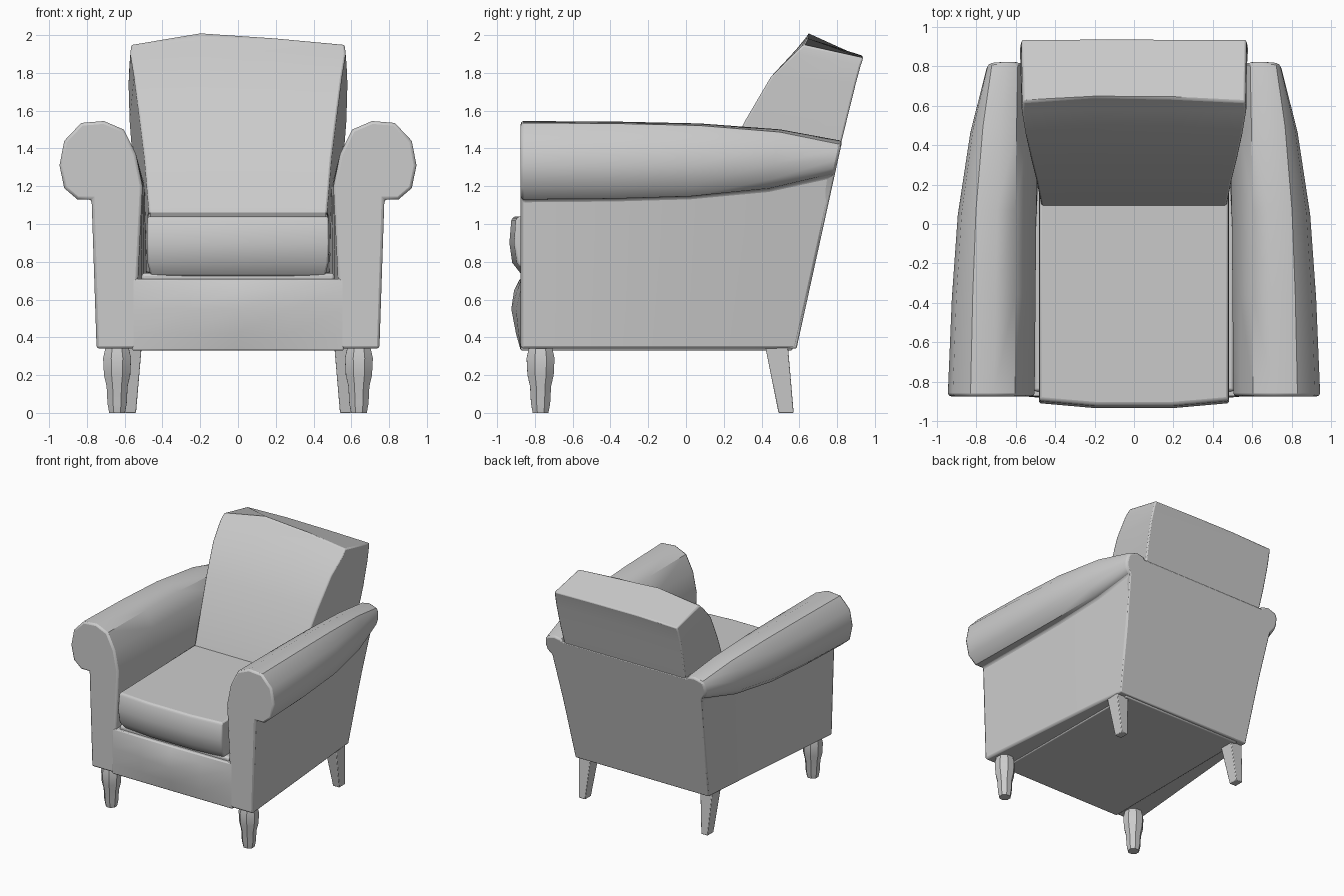
import bpy, bmesh, math

cube = bpy.data.objects.get("Cube")
if cube:
    bpy.data.objects.remove(cube, do_unlink=True)

grey = bpy.data.materials.new("light grey upholstery")
grey.use_nodes = True
COLOUR = (0.6, 0.6, 0.6, 1)
grey.diffuse_color = COLOUR
grey.node_tree.nodes["Principled BSDF"].inputs["Base Color"].default_value = COLOUR


def loft(name, rings, bevel=0.015, mirror=False, angle=40):
    """Skin a list of equal-length rings and cap both ends."""
    bm = bmesh.new()
    rows = [[bm.verts.new(p) for p in ring] for ring in rings]
    n = len(rows[0])
    for a, b in zip(rows, rows[1:]):
        for i in range(n):
            j = (i + 1) % n
            bm.faces.new((a[i], a[j], b[j], b[i]))
    bm.faces.new(rows[0])
    bm.faces.new(rows[-1])
    bmesh.ops.recalc_face_normals(bm, faces=bm.faces)
    mesh = bpy.data.meshes.new(name)
    bm.to_mesh(mesh)
    bm.free()
    mesh.materials.append(grey)
    obj = bpy.data.objects.new(name, mesh)
    bpy.context.collection.objects.link(obj)
    bpy.ops.object.select_all(action="DESELECT")
    obj.select_set(True)
    bpy.context.view_layer.objects.active = obj
    bpy.ops.object.shade_smooth_by_angle(angle=math.radians(angle))
    if bevel:
        mod = obj.modifiers.new("soft edges", "BEVEL")
        mod.width, mod.segments = bevel, 2
        mod.angle_limit = math.radians(45)
    if mirror:
        obj.modifiers.new("other side", "MIRROR")
    return obj


def back_y(z):
    """Depth of the raked back plane at a height."""
    return 0.585 + 0.22 * (z - 0.34)


def rect(x0, x1, y0, y1, z):
    return [(x0, y0, z), (x1, y0, z), (x1, y1, z), (x0, y1, z)]


# Armrests: scroll profile that tapers toward the back
front = [(.54, .34), (.75, .34), (.775, 1.13), (.85, 1.13), (.92, 1.19), (.945, 1.31),
         (.92, 1.44), (.83, 1.535), (.71, 1.545), (.605, 1.5), (.54, 1.37), (.505, 1.2), (.53, .7)]
rear = [(.5, .34), (.62, .34), (.69, 1.26), (.71, 1.27), (.735, 1.3), (.745, 1.34),
        (.74, 1.39), (.72, 1.42), (.65, 1.44), (.59, 1.43), (.54, 1.36), (.49, 1.2), (.47, .7)]
rings = []
# Length fraction, sideways taper, height taper
for s, side, drop in ((0, 0, 0), (.015, 0, 0), (.3, .1, .03), (.55, .25, .12), (.8, .57, .42), (1, 1, 1)):
    ring = []
    for i, ((xa, za), (xb, zb)) in enumerate(zip(front, rear)):
        roll = 2 <= i <= 10
        x = xa + (xb - xa) * (side if roll else s)
        z = za + (zb - za) * (drop if roll else s)
        ring.append((x, -.875 + s * (back_y(z) + .875), z))
    rings.append(ring)
loft("armrests", rings, mirror=True)

# Seat base with a bulging front rail
rings = []
for z, bulge in ((.33, 0), (.42, .025), (.55, .05), (.65, .035), (.71, .005)):
    rail = [(x, -.875 - bulge * (1 - abs(x) / .56), z) for x in (-.56, -.28, 0, .28, .56)]
    rings.append(rail + [(.55, back_y(z) - .02, z), (-.55, back_y(z) - .02, z)])
loft("seat_base", rings, bevel=0.008)

# Thin deck between the rail and the cushion
loft("seat_deck", [rect(-.51, .51, -.85, .3, z) for z in (.69, .74)])

# Seat cushion: undercut at the bottom, crowned front, top rising to the rear
rings = []
for z, inset, rise in ((.725, .06, 0), (.795, .005, 0), (.9, -.01, 0), (1.02, 0, .02), (1.04, .012, .025)):
    w, y = .48 - inset * .3, -.9 + inset
    rings.append([(-w, y, z), (-.2, y - .025, z), (.2, y - .025, z),
                  (w, y, z), (w, .25, z + rise), (-w, .25, z + rise)])
loft("seat_cushion", rings, bevel=0.01)

# Raked outer back panel
rings = []
for z, w in ((.34, .62), (.85, .655), (1.26, .695), (1.3, .725), (1.41, .73)):
    rings.append(rect(-w, w, back_y(z) - .1, back_y(z), z))
loft("back_panel", rings, bevel=0.008)

# Backrest: height, front depth, half widths, rear offset, drop at the rear, crown
rings = []
for z, fy, fw, bw, off, drop, crown in (
        (.74, 0, .46, .5, -.03, 0, 0), (1.05, .09, .47, .53, -.02, 0, 0),
        (1.35, .215, .495, .56, -.005, 0, 0), (1.55, .315, .52, .575, 0, 0, 0),
        (1.78, .45, .55, .58, .005, .04, 0), (1.9, .57, .57, .575, .01, .06, .02),
        (1.95, .62, .565, .57, .015, .07, .05)):
    ring = []
    for x, lift in ((-1, 0), (-.35, 1), (.35, .7), (1, 0)):
        ring.append((x * fw, fy + crown * lift * .5, z + crown * lift))
    zr = z - drop
    for x, lift in ((1, 0), (.35, .7), (-.35, 1), (-1, 0)):
        ring.append((x * bw, back_y(zr) + off, zr + crown * lift * .2))
    rings.append(ring)
loft("backrest", rings, bevel=0.01)

# Front legs: turned, bulging at the top
rings = []
for z, r in ((.35, .065), (.29, .08), (.2, .075), (.14, .06), (.05, .055), (0, .045)):
    rings.append([(.64 + r * math.cos(a * math.tau / 8 + .4),
                   -.77 + r * math.sin(a * math.tau / 8 + .4), z) for a in range(8)])
loft("front_legs", rings, bevel=0, mirror=True)

# Back legs: square, tapered and splayed backward
loft("back_legs", [rect(.51, .62, .42, .54, .35), rect(.54, .6, .49, .57, 0)],
     bevel=0.005, mirror=True)
